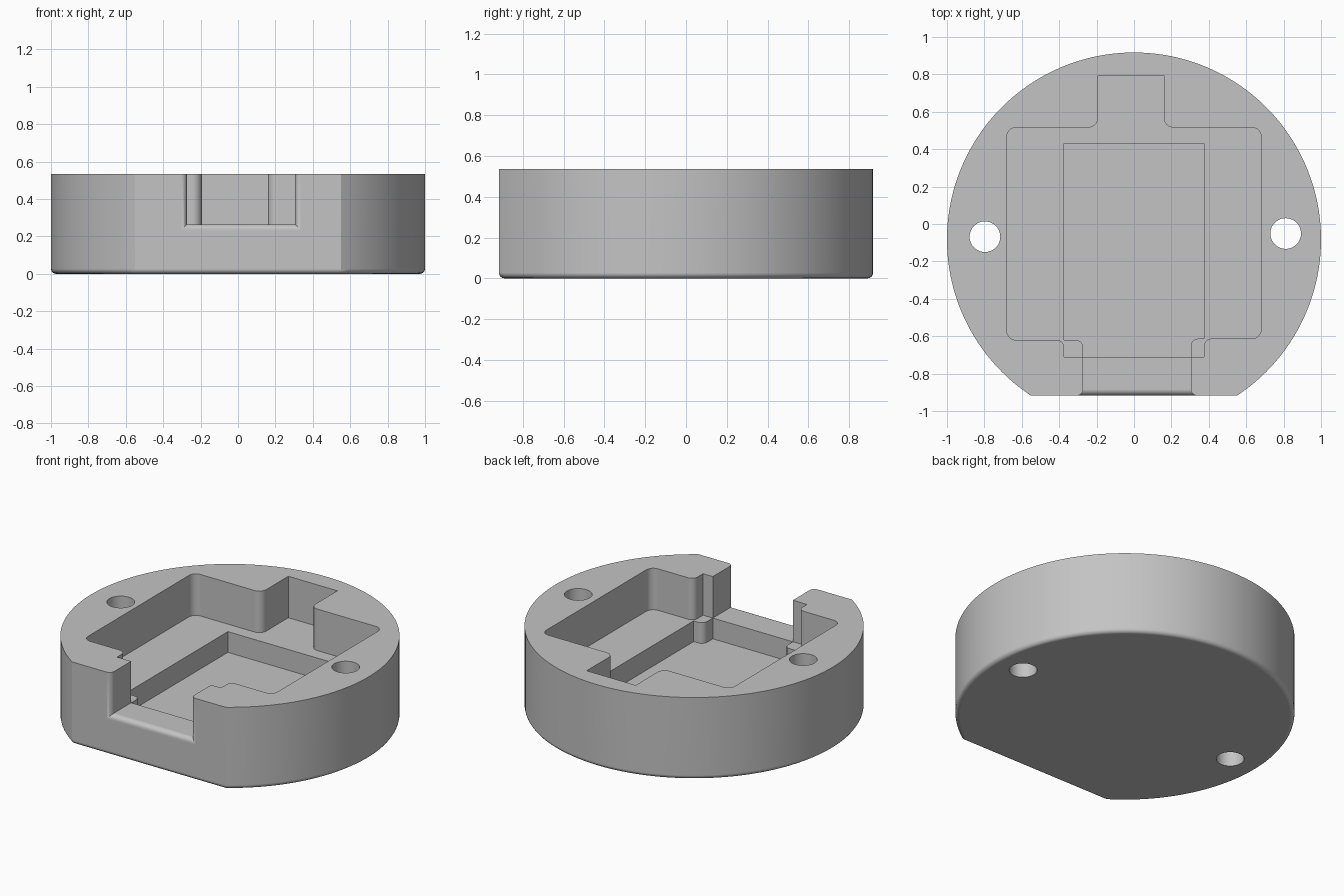
import bpy, bmesh
from math import sin, cos, pi, asin

cube = bpy.data.objects.get("Cube")
if cube:
    bpy.data.objects.remove(cube, do_unlink=True)

HEIGHT, FLOOR, DEEP_FLOOR = 0.535, 0.265, 0.13
CENTRE_Y, FRONT_Y = -0.083, -0.917
SLOT_L, SLOT_R = -0.272, 0.304


def rounded(corners, steps=8):
    """Outline of right-angled corners (x, y, radius) with arcs."""
    pts = []
    n = len(corners)
    for i, (x, y, r) in enumerate(corners):
        if r == 0:
            pts.append((x, y))
            continue
        dirs = []
        for qx, qy, _ in (corners[i - 1], corners[(i + 1) % n]):
            length = ((qx - x) ** 2 + (qy - y) ** 2) ** 0.5
            dirs.append(((qx - x) / length, (qy - y) / length))
        (ax, ay), (bx, by) = dirs
        for k in range(steps + 1):
            t = pi / 2 * k / steps
            pts.append((x + r * (ax + bx - bx * cos(t) - ax * sin(t)),
                        y + r * (ay + by - by * cos(t) - ay * sin(t))))
    return pts


def loft(name, rings, bevel=0):
    """Closed solid through rings of points; bevel rounds the first ring's edge."""
    bm = bmesh.new()
    loops = [[bm.verts.new(p) for p in ring] for ring in rings]
    n = len(loops[0])
    first = bm.faces.new(loops[0][::-1])
    bm.faces.new(loops[-1])
    for a, b in zip(loops, loops[1:]):
        for i in range(n):
            j = (i + 1) % n
            bm.faces.new((a[i], a[j], b[j], b[i]))
    bmesh.ops.recalc_face_normals(bm, faces=bm.faces)
    if bevel:
        bmesh.ops.bevel(bm, geom=list(first.edges), offset=bevel, segments=4,
                        profile=0.5, affect='EDGES')
    mesh = bpy.data.meshes.new(name)
    bm.to_mesh(mesh)
    bm.free()
    ob = bpy.data.objects.new(name, mesh)
    bpy.context.collection.objects.link(ob)
    return ob


def prism(name, outline, z0, z1, bevel=0):
    return loft(name, [[(x, y, z) for x, y in outline] for z in (z0, z1)], bevel)


# Round body with a flat front and a softened bottom edge
start = asin(FRONT_Y - CENTRE_Y)
sweep = pi - 2 * start
arc = [start + sweep * i / 128 for i in range(129)]
body = prism("round_housing", [(cos(a), CENTRE_Y + sin(a)) for a in arc],
             0, HEIGHT, bevel=0.027)

# Main pocket with a narrow recess at the back
pocket = prism("pocket_cutter", rounded([
    (-0.374, -0.71, 0), (0.374, -0.71, 0), (0.374, -0.613, 0.04),
    (0.68, -0.613, 0.05), (0.68, 0.516, 0.05), (0.16, 0.516, 0.05),
    (0.16, 0.793, 0), (-0.193, 0.793, 0), (-0.193, 0.516, 0.05),
    (-0.68, 0.516, 0.05), (-0.68, -0.62, 0.05), (-0.374, -0.62, 0.04)]),
    FLOOR, 0.7)

# Deeper rectangle, leaving a rounded post in each front corner
deep = prism("deep_pocket_cutter", rounded([
    (SLOT_L, -0.71, 0), (SLOT_R, -0.71, 0), (SLOT_R, -0.613, 0.04),
    (0.374, -0.613, 0), (0.374, 0.43, 0), (-0.374, 0.43, 0),
    (-0.374, -0.62, 0), (SLOT_L, -0.62, 0.04)]),
    DEEP_FLOOR, 0.32)

# Front opening whose mouth flares outwards
R = 0.033
stations = [(-0.69, 0)]
for k in range(9):
    t = pi / 2 * k / 8
    stations.append((FRONT_Y + R * (1 - sin(t)), R * (1 - cos(t))))
stations.append((-1.1, R))
opening = loft("front_opening_cutter", [
    [(SLOT_L - d, y, FLOOR - d), (SLOT_R + d, y, FLOOR - d),
     (SLOT_R + d, y, 0.75), (SLOT_L - d, y, 0.75)] for y, d in stations])

# Screw holes through the rim
cutters = [pocket, deep, opening]
for side, hx, hy in (("right", -0.797, -0.068), ("left", 0.811, -0.051)):
    ring = [(hx + 0.082 * cos(2 * pi * i / 48), hy + 0.082 * sin(2 * pi * i / 48))
            for i in range(48)]
    cutters.append(prism(side + "_hole_cutter", ring, -0.2, 0.8))

# Carve the body, then drop the cutters
bpy.ops.object.select_all(action='DESELECT')
bpy.context.view_layer.objects.active = body
body.select_set(True)
for cutter in cutters:
    cutter.hide_render = True
    mod = body.modifiers.new(cutter.name, 'BOOLEAN')
    mod.operation = 'DIFFERENCE'
    mod.solver = 'EXACT'
    mod.object = cutter
    bpy.ops.object.modifier_apply(modifier=mod.name)
    bpy.data.objects.remove(cutter, do_unlink=True)

# Smooth curved walls, keep crisp edges and flat planes
bpy.ops.object.shade_smooth_by_angle(angle=pi / 6)
weighted = body.modifiers.new("flat_planes", 'WEIGHTED_NORMAL')
weighted.keep_sharp = True

# Plain grey
grey = bpy.data.materials.new("plain_grey")
grey.use_nodes = True
colour = (0.55, 0.55, 0.55, 1)
grey.diffuse_color = colour
grey.node_tree.nodes["Principled BSDF"].inputs["Base Color"].default_value = colour
body.data.materials.clear()
body.data.materials.append(grey)
